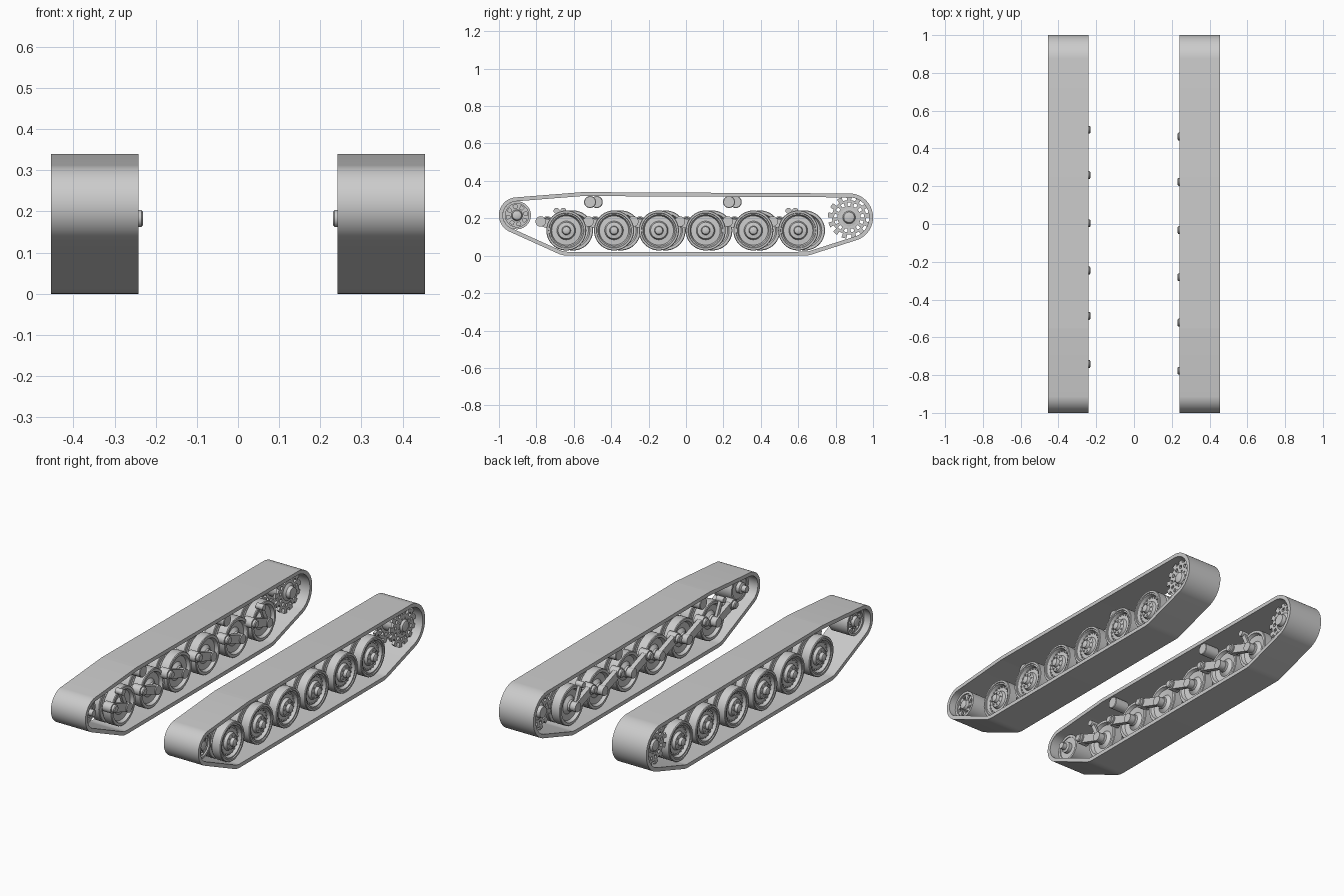
import bpy, bmesh, math

cube = bpy.data.objects.get("Cube")
if cube:
    bpy.data.objects.remove(cube)

grey = bpy.data.materials.new("plain_grey")
grey.use_nodes = True
colour = (0.6, 0.6, 0.6, 1)
grey.diffuse_color = colour
grey.node_tree.nodes["Principled BSDF"].inputs["Base Color"].default_value = colour


def finish(name, bm, side):
    """Mirror to the wanted side, fix normals and make a shaded object."""
    for v in bm.verts:
        v.co.x *= side
    bmesh.ops.recalc_face_normals(bm, faces=bm.faces)
    mesh = bpy.data.meshes.new(name)
    bm.to_mesh(mesh)
    bm.free()
    mesh.materials.append(grey)
    mesh.shade_smooth()
    mesh.set_sharp_from_angle(angle=math.radians(32))
    obj = bpy.data.objects.new(("left_" if side > 0 else "right_") + name, mesh)
    bpy.context.collection.objects.link(obj)


def skin(bm, loops, closed=False):
    """Join rings of points with quads; cap the ends unless closed."""
    rings = [[bm.verts.new(p) for p in loop] for loop in loops]
    n = len(rings[0])
    pairs = list(zip(rings, rings[1:] + rings[:1])) if closed else list(zip(rings, rings[1:]))
    for a, b in pairs:
        for i in range(n):
            j = (i + 1) % n
            bm.faces.new((a[i], a[j], b[j], b[i]))
    if not closed:
        bm.faces.new(rings[0])
        bm.faces.new(rings[-1])


def circle(x, r, y, z, n):
    return [(x, y + r * math.cos(math.tau * i / n), z + r * math.sin(math.tau * i / n))
            for i in range(n)]


def lathe(bm, profile, y, z, n=40, closed=False):
    """Revolve (x, radius) points around a sideways axis."""
    skin(bm, [circle(x, r, y, z, n) for x, r in profile], closed)


def rod(bm, x0, x1, r, y, z, n=20):
    lathe(bm, [(x0, r), (x1, r)], y, z, n)


def bolts(bm, x0, x1, r, ring, count, y, z):
    for _, by, bz in circle(0, ring, y, z, count):
        rod(bm, x0, x1, r, by, bz, 6)


def wrap(circles, x, inset=0, n=128):
    """Outline of a band pulled tight around (y, z, radius) circles."""
    points = []
    for i in range(n):
        c, s = math.cos(math.tau * i / n), math.sin(math.tau * i / n)
        y, z, r = max(circles, key=lambda k: k[0] * c + k[1] * s + k[2])
        points.append((x, y + (r - inset) * c, z + (r - inset) * s))
    return points


def link(bm, circles, x0, x1):
    skin(bm, [wrap(circles, x0, 0, 32), wrap(circles, x1, 0, 32)])


def plate(bm, radii, n, x, thick, y, z, skip):
    """Ring-shaped plate; skip(band, sector) leaves openings."""
    rings = [[bm.verts.new(p) for p in circle(x, r, y, z, n)] for r in radii]
    faces = []
    for k in range(len(radii) - 1):
        for i in range(n):
            if not skip(k, i):
                j = (i + 1) % n
                faces.append(bm.faces.new((rings[k][i], rings[k][j],
                                           rings[k + 1][j], rings[k + 1][i])))
    out = bmesh.ops.extrude_face_region(bm, geom=faces)["geom"]
    moved = [g for g in out if isinstance(g, bmesh.types.BMVert)]
    bmesh.ops.translate(bm, verts=moved, vec=(thick, 0, 0))
    bmesh.ops.delete(bm, geom=[v for v in bm.verts if not v.link_faces], context='VERTS')


IDLER = (-0.904, 0.216)
SPROCKET = (0.872, 0.205)
WHEEL_Z = 0.135
PATH = [(*IDLER, 0.096), (*SPROCKET, 0.128), (-0.63, 0.135, 0.135), (0.63, 0.135, 0.135),
        (-0.55, 0.24, 0.1), (0.42, 0.24, 0.098)]
# twin-tyre wheel section, from outer hub cap to inner hub
WHEEL = [(0.434, 0.012), (0.430, 0.020), (0.414, 0.024), (0.410, 0.044), (0.394, 0.050),
         (0.392, 0.078), (0.410, 0.085), (0.410, 0.092), (0.415, 0.094), (0.415, 0.104),
         (0.411, 0.107), (0.362, 0.107), (0.358, 0.104), (0.358, 0.085), (0.340, 0.085),
         (0.340, 0.104), (0.336, 0.107), (0.287, 0.107), (0.283, 0.104), (0.283, 0.090),
         (0.300, 0.082), (0.305, 0.050), (0.290, 0.032), (0.280, 0.030)]

for side in (1, -1):
    shift = 0 if side > 0 else 0.036   # wheels are staggered between sides

    # track belt
    bm = bmesh.new()
    skin(bm, [wrap(PATH, 0.455), wrap(PATH, 0.242),
              wrap(PATH, 0.242, 0.021), wrap(PATH, 0.455, 0.021)], closed=True)
    finish("track_belt", bm, side)

    for i, base in enumerate((-0.64, -0.385, -0.145, 0.105, 0.36, 0.6)):
        y = base + shift
        # road wheel
        bm = bmesh.new()
        lathe(bm, WHEEL, y, WHEEL_Z, 48)
        bolts(bm, 0.405, 0.416, 0.004, 0.034, 8, y, WHEEL_Z)
        bolts(bm, 0.388, 0.398, 0.004, 0.072, 20, y, WHEEL_Z)
        finish(f"road_wheel_{i + 1}", bm, side)

        # trailing suspension arm with pivot and spindle
        bm = bmesh.new()
        py, pz = y - 0.137, 0.183
        lathe(bm, [(0.231, 0.016), (0.235, 0.021), (0.248, 0.021), (0.248, 0.028),
                   (0.300, 0.028)], py, pz, 24)
        link(bm, [(py, pz, 0.024), (y, WHEEL_Z, 0.022)], 0.252, 0.278)
        rod(bm, 0.246, 0.292, 0.026, y, WHEEL_Z)
        finish(f"suspension_arm_{i + 1}", bm, side)

        # damper on the end wheels
        if i in (0, 5):
            bm = bmesh.new()
            rod(bm, 0.246, 0.290, 0.016, y - 0.052, 0.240)
            link(bm, [(y - 0.052, 0.240, 0.011), (y - 0.015, 0.160, 0.011)], 0.260, 0.276)
            finish(f"damper_{i + 1}", bm, side)

    # return rollers
    for i, y in enumerate((-0.513, 0.23)):
        bm = bmesh.new()
        lathe(bm, [(0.250, 0.029), (0.253, 0.032), (0.335, 0.032), (0.338, 0.029)],
              y + shift, 0.287, 28)
        finish(f"return_roller_{i + 1}", bm, side)

    # front idler
    bm = bmesh.new()
    lathe(bm, [(0.415, 0.075), (0.300, 0.075), (0.300, 0.062), (0.415, 0.062)],
          *IDLER, 40, closed=True)
    plate(bm, (0.020, 0.038, 0.056, 0.066), 32, 0.394, 0.012, *IDLER,
          lambda k, i: k == 1 and i % 4 < 2)
    rod(bm, 0.305, 0.315, 0.064, *IDLER, 40)
    lathe(bm, [(0.426, 0.014), (0.422, 0.024), (0.406, 0.030), (0.285, 0.030),
               (0.280, 0.018), (0.255, 0.018)], *IDLER, 28)
    bolts(bm, 0.404, 0.412, 0.004, 0.036, 8, *IDLER)
    finish("idler", bm, side)

    # rear drive sprocket with two toothed rings
    bm = bmesh.new()
    for x in (0.300, 0.396):
        plate(bm, (0.030, 0.062, 0.080, 0.092, 0.114), 52, x, 0.014, *SPROCKET,
              lambda k, i: (k == 3 and i % 4 > 1) or (k == 1 and i % 4 < 2))
    lathe(bm, [(0.428, 0.016), (0.424, 0.028), (0.412, 0.034), (0.410, 0.048),
               (0.300, 0.048), (0.290, 0.034), (0.270, 0.030)], *SPROCKET, 32)
    bolts(bm, 0.408, 0.416, 0.004, 0.042, 10, *SPROCKET)
    finish("drive_sprocket", bm, side)
